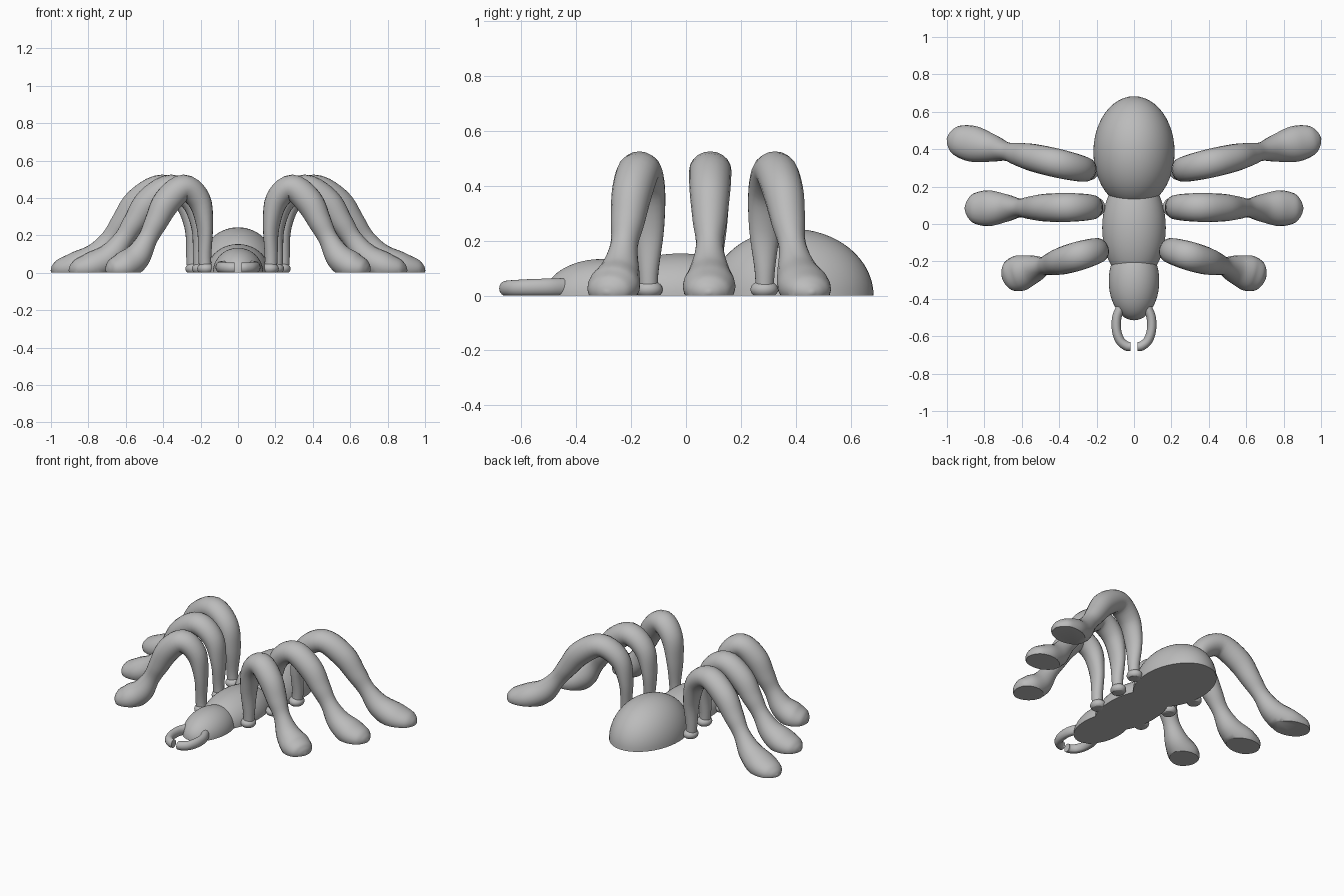
import bpy, bmesh, math
from mathutils import Vector

cube = bpy.data.objects.get("Cube")
if cube:
    bpy.data.objects.remove(cube, do_unlink=True)

grey = bpy.data.materials.new("plain grey")
grey.use_nodes = True
grey.diffuse_color = (0.5, 0.5, 0.5, 1)
grey.node_tree.nodes["Principled BSDF"].inputs["Base Color"].default_value = (0.5, 0.5, 0.5, 1)


def finish(name, bm):
    """Slice the part flat on the ground, cap it and shade it smooth."""
    bmesh.ops.bisect_plane(bm, geom=bm.verts[:] + bm.edges[:] + bm.faces[:],
                           plane_co=(0, 0, 0), plane_no=(0, 0, 1), clear_inner=True)
    bmesh.ops.holes_fill(bm, edges=[e for e in bm.edges if e.is_boundary])
    bmesh.ops.recalc_face_normals(bm, faces=bm.faces[:])
    mesh = bpy.data.meshes.new(name)
    bm.to_mesh(mesh)
    bm.free()
    mesh.materials.append(grey)
    obj = bpy.data.objects.new(name, mesh)
    bpy.context.collection.objects.link(obj)
    bpy.ops.object.select_all(action='DESELECT')
    bpy.context.view_layer.objects.active = obj
    obj.select_set(True)
    bpy.ops.object.shade_smooth_by_angle(angle=math.radians(40))


def dome(name, centre, radii):
    bm = bmesh.new()
    bmesh.ops.create_uvsphere(bm, u_segments=48, v_segments=32, radius=1)
    for v in bm.verts:
        v.co = Vector(a * r + c for a, r, c in zip(v.co, radii, centre))
    finish(name, bm)


def spline(keys, steps=5):
    """Catmull-Rom samples through tuples of any length."""
    keys = [Vector(k) for k in keys]
    pts = [keys[0]] + keys + [keys[-1]]
    out = []
    for a, b, c, d in zip(pts, pts[1:], pts[2:], pts[3:]):
        for i in range(steps):
            u = i / steps
            out.append(0.5 * (2 * b + (c - a) * u + (2 * a - 5 * b + 4 * c - d) * u ** 2
                              + (3 * b - a - 3 * c + d) * u ** 3))
    return out + [keys[-1]]


def loft(name, path, radii, side_of, sides=20):
    """Skin elliptical rings along a path; side_of gives each ring's side axis."""
    bm = bmesh.new()
    rings = []
    for i, (p, (wide, thick)) in enumerate(zip(path, radii)):
        tangent = (path[min(i + 1, len(path) - 1)] - path[max(i - 1, 0)]).normalized()
        side = side_of(tangent)
        up = side.cross(tangent).normalized()
        angles = [math.tau * k / sides for k in range(sides)]
        rings.append([bm.verts.new(p + side * wide * math.cos(a) + up * thick * math.sin(a))
                      for a in angles])
    for r, s in zip(rings, rings[1:]):
        for k in range(sides):
            n = (k + 1) % sides
            bm.faces.new((r[k], r[n], s[n], s[k]))
    bm.faces.new(rings[0])
    bm.faces.new(rings[-1])
    finish(name, bm)


# Body
dome("abdomen", (0, 0.385, 0), (0.217, 0.298, 0.243))
dome("thorax", (0, -0.02, 0), (0.17, 0.29, 0.153))
dome("head", (0, -0.305, 0), (0.135, 0.21, 0.133))

# Leg profile: reach along the leg, height, half width, half thickness
LEG = [(0.0, -0.02, 0.034, 0.034), (0.01, 0.08, 0.036, 0.034), (0.01, 0.24, 0.058, 0.042),
       (0.065, 0.385, 0.07, 0.062), (0.22, 0.455, 0.077, 0.07), (0.39, 0.38, 0.074, 0.075),
       (0.50, 0.27, 0.062, 0.062), (0.585, 0.18, 0.05, 0.053), (0.69, 0.085, 0.075, 0.072),
       (0.82, 0.035, 0.096, 0.078), (0.93, 0.018, 0.08, 0.058), (0.98, 0.012, 0.045, 0.032),
       (1.0, 0.01, 0.006, 0.005)]
# Hip and toe positions on the ground
LEGS = {"front": ((0.172, -0.135), (0.705, -0.29)),
        "middle": ((0.2, 0.09), (0.905, 0.083)),
        "rear": ((0.235, 0.285), (1.0, 0.46))}

for side_name, sx in (("left", 1), ("right", -1)):
    for row, (hip, toe) in LEGS.items():
        hip_v = Vector((hip[0] * sx, hip[1], 0))
        reach = Vector((toe[0] * sx, toe[1], 0)) - hip_v
        across = Vector((-reach.y, reach.x, 0)).normalized()
        samples = spline(LEG)
        loft(f"{row}_{side_name}_leg",
             [hip_v + reach * s[0] + Vector((0, 0, s[1])) for s in samples],
             [(s[2], s[3]) for s in samples], lambda t: across)
        dome(f"{row}_{side_name}_hip_pad", (hip_v.x, hip_v.y, 0.022), (0.046, 0.05, 0.034))

    # Hooked jaw
    hook = spline([(0.07, -0.445, 0.03), (0.092, -0.5, 0.03), (0.093, -0.57, 0.029),
                   (0.073, -0.625, 0.027), (0.04, -0.652, 0.026), (0.018, -0.655, 0.026)])
    up = Vector((0, 0, 1))
    loft(f"{side_name}_jaw", [Vector((p.x * sx, p.y, p.z)) for p in hook],
         [(0.025, 0.033 - 0.006 * i / len(hook)) for i in range(len(hook))],
         lambda t: up.cross(t).normalized())
